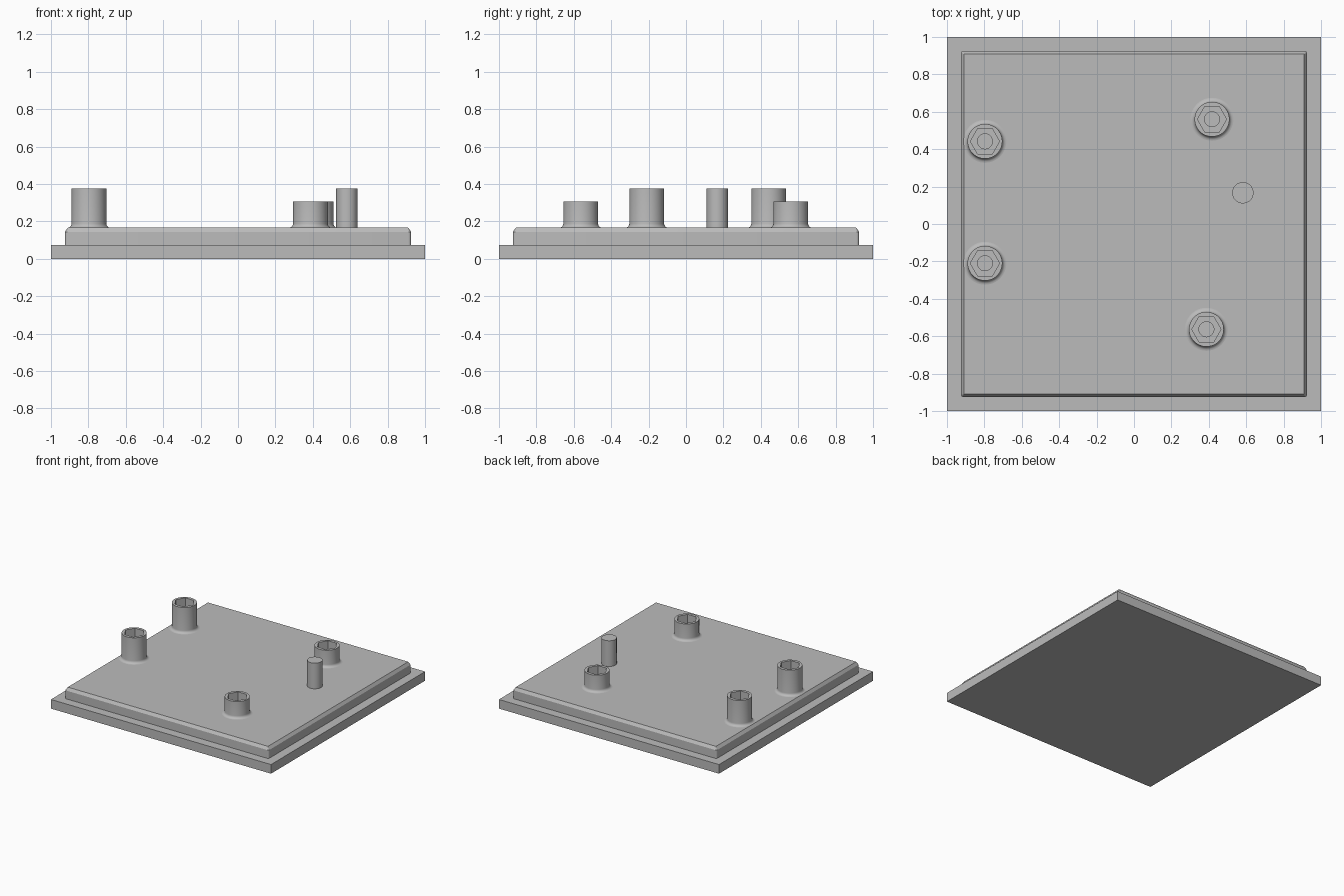
import bpy, bmesh
from math import cos, sin, pi, radians

if "Cube" in bpy.data.objects:
    bpy.data.objects.remove(bpy.data.objects["Cube"], do_unlink=True)

grey = bpy.data.materials.new("plain_grey")
grey.use_nodes = True
GREY = (0.5, 0.5, 0.5, 1)
grey.diffuse_color = GREY
grey.node_tree.nodes["Principled BSDF"].inputs["Base Color"].default_value = GREY

SEG = 48
BASE_TOP, DECK = 0.075, 0.166


def finish(name, bm, loc=(0, 0, 0), smooth=False):
    bmesh.ops.recalc_face_normals(bm, faces=bm.faces)
    mesh = bpy.data.meshes.new(name)
    bm.to_mesh(mesh)
    bm.free()
    mesh.materials.append(grey)
    ob = bpy.data.objects.new(name, mesh)
    ob.location = loc
    bpy.context.collection.objects.link(ob)
    if smooth:
        bpy.ops.object.select_all(action='DESELECT')
        ob.select_set(True)
        bpy.context.view_layer.objects.active = ob
        bpy.ops.object.shade_smooth_by_angle(angle=radians(30))
    return ob


def slab(name, half, z0, z1, chamfer=0.0, corner=0.0):
    bm = bmesh.new()
    bmesh.ops.create_cube(bm, size=1)
    for v in bm.verts:
        v.co = (v.co.x * 2 * half, v.co.y * 2 * half, z1 if v.co.z > 0 else z0)
    if corner:
        upright = [e for e in bm.edges if abs(e.verts[0].co.z - e.verts[1].co.z) > 0.01]
        bmesh.ops.bevel(bm, geom=upright, offset=corner, segments=4, profile=0.5, affect='EDGES')
    if chamfer:
        # sloped rim: add an inset top and lower the outer ring
        top = [f for f in bm.faces if f.normal.z > 0.9]
        bmesh.ops.inset_region(bm, faces=top, thickness=0.016)
        inner = {v for f in top for v in f.verts}
        for v in bm.verts:
            if v.co.z > z1 - 0.001 and v not in inner:
                v.co.z -= chamfer
    return finish(name, bm, smooth=bool(corner))


def loft(name, rings, loc):
    """Skin stacked rings of (radius, z, is_hexagon) and cap both ends."""
    bm = bmesh.new()
    loops = []
    for r, z, hexagon in rings:
        loop = []
        for i in range(SEG):
            a = 2 * pi * i / SEG
            rad = r * cos(pi / 6) / cos(a % (pi / 3) - pi / 6) if hexagon else r
            loop.append(bm.verts.new((rad * cos(a), rad * sin(a), z)))
        loops.append(loop)
    for lo, hi in zip(loops, loops[1:]):
        for i in range(SEG):
            j = (i + 1) % SEG
            bm.faces.new((lo[i], lo[j], hi[j], hi[i]))
    bm.faces.new(loops[0][::-1])
    bm.faces.new(loops[-1])
    return finish(name, bm, loc, smooth=True)


def standoff(name, x, y, top):
    h, r, fillet = top - DECK, 0.093, 0.022
    # concave foot, outer wall, hexagonal pocket, then blind screw hole
    rings = [(r + fillet * (1 - sin(t)), fillet * (1 - cos(t)), False)
             for t in (pi / 2 * k / 5 for k in range(6))]
    rings += [(r, h, False), (0.078, h, True), (0.078, h - 0.1, True),
              (0.04, h - 0.1, False), (0.04, 0.005, False)]
    loft(name, rings, (x, y, DECK))


# Stepped plate
slab("base_plate", 1.0, 0, BASE_TOP)
slab("raised_deck", 0.926, BASE_TOP, DECK, chamfer=0.023, corner=0.016)

# Hex pocket standoffs
standoff("back_right_standoff", -0.797, 0.442, 0.377)
standoff("front_right_standoff", -0.797, -0.21, 0.377)
standoff("back_left_standoff", 0.417, 0.56, 0.305)
standoff("front_left_standoff", 0.387, -0.563, 0.305)

# Solid locating pin
loft("locating_pin", [(0.057, 0, False), (0.057, 0.377 - DECK, False)], (0.582, 0.167, DECK))
